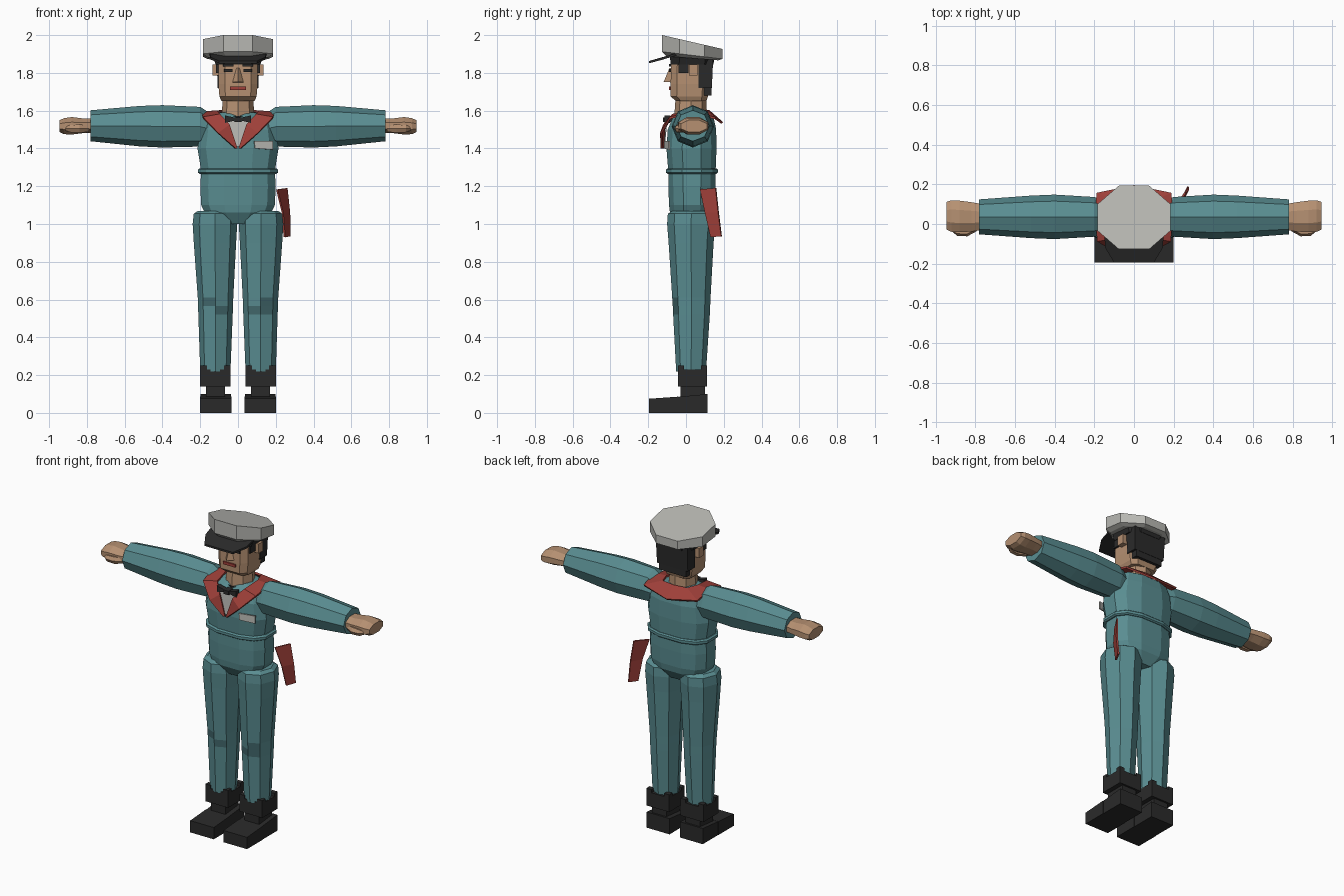
import bpy, bmesh
from math import sin, cos, pi, copysign

if "Cube" in bpy.data.objects:
    bpy.data.objects.remove(bpy.data.objects["Cube"])


def material(name, r, g, b):
    lin = [(c / 255) ** 2.2 for c in (r, g, b)] + [1]
    m = bpy.data.materials.new(name)
    m.use_nodes = True
    m.diffuse_color = lin
    m.node_tree.nodes["Principled BSDF"].inputs["Base Color"].default_value = lin
    return m


TEAL = material("teal cloth", 90, 140, 144)
DARK = material("dark teal patch", 68, 104, 108)
RED = material("red cloth", 158, 66, 60)
SKIN = material("skin", 180, 143, 113)
BLACK = material("black leather", 46, 46, 46)
WHITE = material("pale grey", 182, 182, 177)


def finish(name, bm, mats):
    bmesh.ops.recalc_face_normals(bm, faces=bm.faces)
    me = bpy.data.meshes.new(name)
    bm.to_mesh(me)
    bm.free()
    for m in mats:
        me.materials.append(m)
    ob = bpy.data.objects.new(name, me)
    bpy.context.collection.objects.link(ob)
    return ob


def oval(cx, cy, rx, ry, n=8, turn=0.0, power=1.0):
    """Points of an oval; power below 1 makes it boxier."""
    pts = []
    for i in range(n):
        a = 2 * pi * (i + turn) / n
        c, s = cos(a), sin(a)
        pts.append((cx + rx * copysign(abs(c) ** power, c),
                    cy + ry * copysign(abs(s) ** power, s)))
    return pts


def loft(name, rings, *mats):
    bm = bmesh.new()
    loops = [[bm.verts.new(p) for p in r] for r in rings]
    n = len(loops[0])
    for a, b in zip(loops, loops[1:]):
        for i in range(n):
            j = (i + 1) % n
            bm.faces.new((a[i], a[j], b[j], b[i]))
    bm.faces.new(loops[0])
    bm.faces.new(loops[-1])
    return finish(name, bm, mats)


def upright(name, rows, mat, n=8, turn=0.0, power=1.0):
    """Loft along z from rows of (z, half width, front y, back y)."""
    rings = [[(x, y, z) for x, y in oval(0, (f + b) / 2, w, (b - f) / 2, n, turn, power)]
             for z, w, f, b in rows]
    return loft(name, rings, mat)


def box(name, x0, x1, y0, y1, z0, z1, mat, front_z=None):
    """Box whose top may slope down to front_z."""
    fz = z1 if front_z is None else front_z
    return loft(name, [[(x, y0, z0), (x, y1, z0), (x, y1, z1), (x, y0, fz)] for x in (x0, x1)], mat)


def sheet(name, rows, mat, thick):
    """Grid of points given thickness."""
    bm = bmesh.new()
    grid = [[bm.verts.new(p) for p in r] for r in rows]
    for a, b in zip(grid, grid[1:]):
        for i in range(len(a) - 1):
            bm.faces.new((a[i], a[i + 1], b[i + 1], b[i]))
    ob = finish(name, bm, [mat])
    mod = ob.modifiers.new("thickness", "SOLIDIFY")
    mod.thickness = thick
    mod.offset = 0
    return ob


# Torso and belt
upright("torso", [(1.0, .1, -.05, .11), (1.06, .18, -.088, .15), (1.1, .2, -.093, .157),
                  (1.2, .205, -.097, .16), (1.28, .2, -.097, .16), (1.4, .22, -.107, .165),
                  (1.5, .205, -.1, .163), (1.56, .18, -.075, .15), (1.59, .1, -.04, .11)],
        TEAL, 12, 0.5, 0.75)
upright("belt", [(1.265, .208, -.1, .164), (1.272, .218, -.11, .172), (1.288, .218, -.11, .172),
                 (1.295, .208, -.1, .164)], TEAL, 12, 0.5, 0.75)

# Neck, head and face
upright("neck", [(1.53, .09, -.065, .115), (1.6, .085, -.06, .11), (1.67, .08, -.055, .108)], SKIN)
upright("neck_band", [(1.55, .092, -.072, .118), (1.572, .092, -.07, .117)], BLACK)
upright("head", [(1.65, .09, -.055, .11), (1.675, .102, -.085, .12), (1.74, .108, -.085, .125),
                 (1.87, .108, -.082, .125)], SKIN, 8, 0.5, 0.45)
box("mouth", -.042, .042, -.09, -.08, 1.71, 1.728, RED)
loft("nose", [[(-.03, -.08, 1.75), (.03, -.08, 1.75), (0, -.118, 1.753)],
              [(-.008, -.08, 1.825), (.008, -.08, 1.825), (0, -.088, 1.825)]], SKIN)

# Hair and cap
upright("hair_back", [(1.72, .112, .065, .138), (1.87, .116, .065, .145)], BLACK, 4, 0.5, 0.1)
box("hair_nape", -.095, .095, .095, .135, 1.68, 1.73, BLACK)
upright("cap_band", [(1.845, .125, -.088, .15), (1.89, .14, -.09, .16)], BLACK, 8, 0.5, 0.6)


def cap_ring(scale, z, slope):
    pts = oval(0, .033, .2 * scale, .173 * scale, 8, 0.5)
    return [(x, y, z - slope * y) for x, y in pts]


loft("cap_crown", [cap_ring(.86, 1.88, .08), cap_ring(1, 1.897, .12), cap_ring(1, 1.971, .23)], WHITE)
loft("cap_visor", [[(-.15, -.05, z), (.15, -.05, z), (.145, -.12, z - .022),
                    (.1, -.195, z - .042), (-.1, -.195, z - .042), (-.145, -.12, z - .022)]
                   for z in (1.893, 1.905)], BLACK)

# Shirt, bow tie and badge
sheet("shirt", [[(-.06, -.102, 1.545), (.06, -.102, 1.545)],
                [(-.008, -.115, 1.41), (.008, -.115, 1.41)]], WHITE, .006)
box("bow_knot", -.018, .018, -.122, -.075, 1.54, 1.565, BLACK)
sheet("badge", [[(.085, -.112, 1.44), (.185, -.088, 1.44)],
                [(.09, -.113, 1.4), (.185, -.09, 1.393)]], WHITE, .009)

# Collar: inner and outer edges from the lapel tip round to the back
inner = [(.004, -.122, 1.4), (.045, -.115, 1.525), (.095, -.07, 1.578),
         (.11, .04, 1.595), (.085, .11, 1.598), (0, .12, 1.598)]
outer = [(.014, -.128, 1.4), (.105, -.132, 1.48), (.185, -.085, 1.562),
         (.195, .04, 1.59), (.188, .155, 1.56), (0, .192, 1.535)]


def both_sides(edge):
    return edge + [(-x, y, z) for x, y, z in edge[-2::-1]]


sheet("collar", [both_sides(inner), both_sides(outer)], RED, .012)

# Cloth hanging at the left hip
sheet("hip_cloth", [[(.206, .076, 1.183), (.258, .158, 1.19)],
                    [(.236, .102, 1.06), (.272, .172, 1.06)],
                    [(.246, .132, .93), (.274, .188, .935)]], RED, .01)

for side, s in (("left", 1), ("right", -1)):
    # Face and hair details
    box(side + "_eye", s * .028, s * .075, -.09, -.08, 1.805, 1.82, BLACK)
    box(side + "_brow", s * .025, s * .08, -.091, -.08, 1.833, 1.846, BLACK)
    box(side + "_ear", s * .1, s * .135, .015, .06, 1.785, 1.845, SKIN)
    box(side + "_sideburn", s * .1, s * .116, -.04, .012, 1.8, 1.87, BLACK)
    loft(side + "_bow_wing", [[(s * x, y, z) for y, z in ((-.115, 1.555 - h), (-.085, 1.555 - h),
                                                        (-.085, 1.555 + h), (-.115, 1.555 + h))]
                              for x, h in ((.01, .006), (.068, .02))], BLACK)

    # Sleeve: (x, half depth, half height)
    loft(side + "_sleeve", [[(s * x, y, z) for y, z in oval(.036, zc, ry, rz)]
                            for x, ry, rz, zc in ((.13, .08, .075, 1.5), (.2, .1, .105, 1.515),
                                                  (.4, .112, .112, 1.517), (.52, .107, .107, 1.518),
                                                  (.78, .088, .082, 1.52))], TEAL)

    # Hand and thumb
    loft(side + "_hand", [[(s * x, y, z) for y, z in oval(yc, zc, ry, rz, 8, 0.5)]
                          for x, yc, zc, ry, rz in ((.76, .035, 1.52, .07, .042),
                                                    (.82, .036, 1.52, .08, .042),
                                                    (.88, .038, 1.52, .086, .05),
                                                    (.92, .04, 1.518, .086, .046),
                                                    (.945, .042, 1.518, .075, .034))], SKIN)
    loft(side + "_thumb", [[(s * x, y, z) for y, z in oval(yc, 1.505, r, r, 6)]
                           for x, yc, r in ((.79, -.015, .02), (.84, -.037, .025),
                                            (.89, -.038, .022), (.912, -.03, .012))], SKIN)

    # Leg: (z, centre x, half width, front y, back y)
    rows = [(.22, .12, .08, -.052, .106), (.52, .119, .091, -.068, .126),
            (.565, .119, .0925, -.07, .128), (.61, .119, .094, -.073, .13),
            (.9, .122, .112, -.092, .146), (1.0, .122, .118, -.1, .155),
            (1.055, .122, .112, -.096, .152), (1.07, .122, .09, -.07, .125)]
    leg = loft(side + "_leg", [[(x, y, z) for x, y in oval(s * c, (f + b) / 2, w, (b - f) / 2)]
                               for z, c, w, f, b in rows], TEAL, DARK)
    for f in leg.data.polygons:
        c = f.center
        if f.normal.y < -.5 and .52 < c.z < .61:
            lower = c.z < .565
            is_outer = abs(c.x) > .119
            if lower != is_outer or (s > 0 and is_outer):
                f.material_index = 1

    # Boot
    box(side + "_boot_cuff", s * .04, s * .2, -.042, .112, .14, .23, BLACK)
    for x in (.04, .165):
        for y in (-.042, .08):
            box(side + "_boot_cuff_tab", s * x, s * (x + .035), y, y + .032, .22, .25, BLACK)
    box(side + "_boot_ankle", s * .068, s * .17, -.03, .1, .07, .15, BLACK)
    box(side + "_boot_heel", s * .036, s * .198, -.04, .114, 0, .1, BLACK, .085)
    box(side + "_boot_toe", s * .034, s * .2, -.195, -.04, 0, .086, BLACK, .075)
